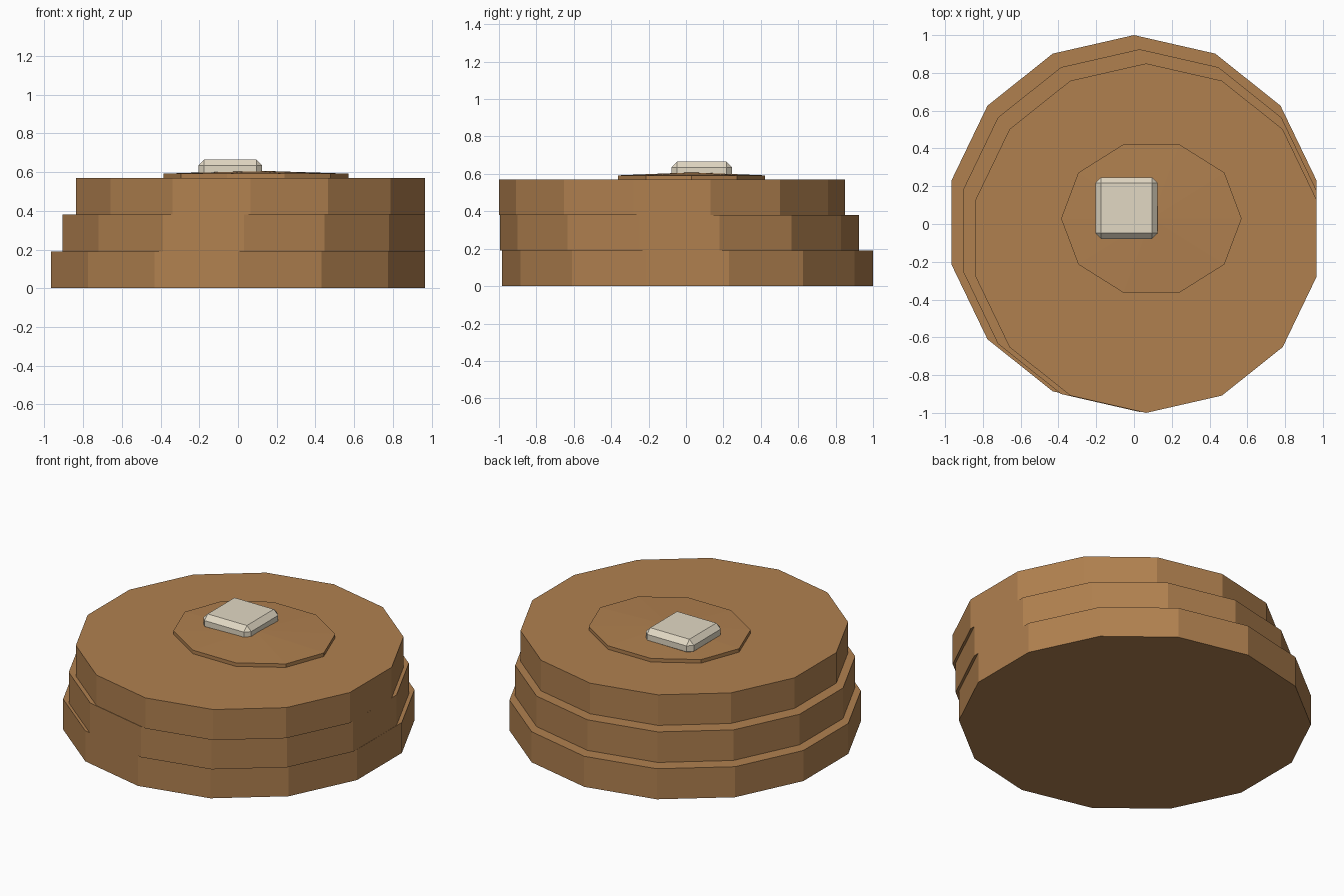
import bpy, bmesh, math
from mathutils import Matrix

cube = bpy.data.objects.get("Cube")
if cube:
    bpy.data.objects.remove(cube, do_unlink=True)


def material(name, colour):
    mat = bpy.data.materials.new(name)
    mat.use_nodes = True
    mat.diffuse_color = colour
    mat.node_tree.nodes["Principled BSDF"].inputs["Base Color"].default_value = colour
    return mat


def add_object(name, bm, mat):
    bmesh.ops.recalc_face_normals(bm, faces=bm.faces)
    mesh = bpy.data.meshes.new(name)
    bm.to_mesh(mesh)
    bm.free()
    mesh.materials.append(mat)
    obj = bpy.data.objects.new(name, mesh)
    bpy.context.collection.objects.link(obj)
    return obj


def disc(name, sides, centre, radii, z0, z1, mat, turn=0.0, peak=None):
    """Faceted disc; an optional peak raises the middle of its top."""
    bm = bmesh.new()
    ring = [(centre[0] + radii[0] * math.cos(turn + math.tau * i / sides),
             centre[1] + radii[1] * math.sin(turn + math.tau * i / sides))
            for i in range(sides)]
    low = [bm.verts.new((x, y, z0)) for x, y in ring]
    high = [bm.verts.new((x, y, z1)) for x, y in ring]
    bm.faces.new(low[::-1])
    for i in range(sides):
        j = (i + 1) % sides
        bm.faces.new((low[i], low[j], high[j], high[i]))
    top = bm.faces.new(high)
    if peak:
        tip = bmesh.ops.poke(bm, faces=[top])["verts"][0]
        tip.co.z = peak
    return add_object(name, bm, mat)


brown = material("golden brown", (0.434, 0.216, 0.078, 1))
cream = material("pale cream", (0.76, 0.69, 0.55, 1))

# Three stacked, slightly shifted round cakes
layer = 0.19
stack = [("bottom_pancake", 0.0, 0.008, 0.992),
         ("middle_pancake", 0.03, -0.035, 0.96),
         ("top_pancake", 0.064, -0.075, 0.925)]
for i, (name, x, y, r) in enumerate(stack):
    disc(name, 14, (x, y), (r, r), i * layer, (i + 1) * layer, brown, math.pi / 2)

# Low-domed syrup pool
disc("syrup_pool", 10, (0.092, 0.029), (0.478, 0.413), 0.565, 0.592, brown, peak=0.608)

# Bevelled butter pat
bm = bmesh.new()
bmesh.ops.create_cube(bm, size=1, matrix=Matrix.Translation((-0.04, 0.084, 0.617))
                      @ Matrix.Diagonal((0.33, 0.325, 0.096, 1)))
bmesh.ops.bevel(bm, geom=bm.edges[:], offset=0.03, segments=1, affect='EDGES')
add_object("butter_pat", bm, cream)
